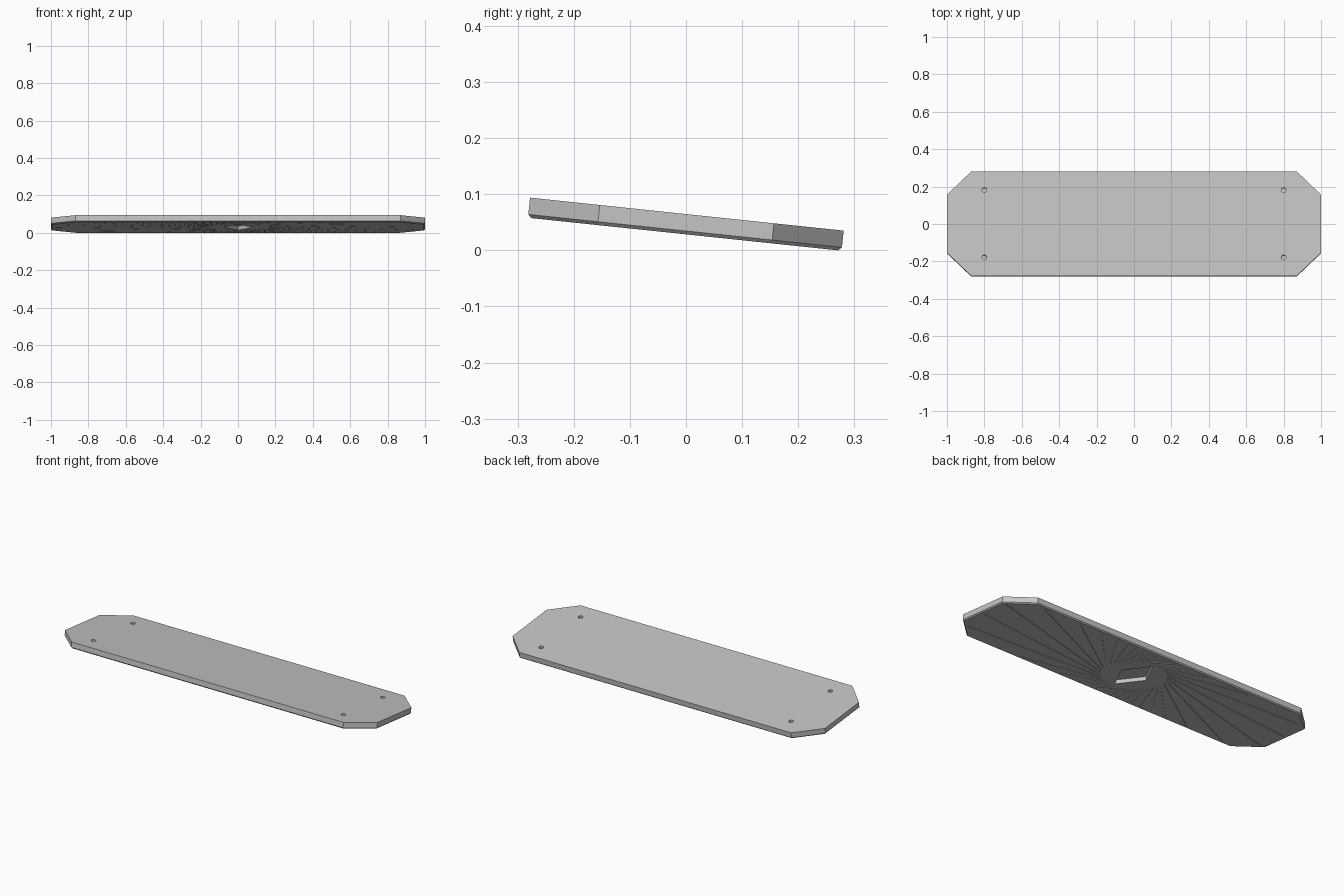
import bpy, bmesh, math
from mathutils import Matrix, Vector

cube = bpy.data.objects.get("Cube")
if cube:
    bpy.data.objects.remove(cube, do_unlink=True)

HALF_X, HALF_Y, THICK = 1.0, 0.281, 0.036
CUT_X, CUT_Y = 0.13, 0.125      # clipped corners
BEVEL = 0.006                   # lower rim bevel
TILT = math.radians(-6)

grey = bpy.data.materials.new("plate_grey")
grey.use_nodes = True
colour = (0.56, 0.56, 0.56, 1)
grey.diffuse_color = colour
grey.node_tree.nodes["Principled BSDF"].inputs["Base Color"].default_value = colour


def outline(inset):
    """Clipped rectangle, counter-clockwise."""
    x, y = HALF_X - inset, HALF_Y - inset
    cx, cy = HALF_X - CUT_X - inset * 0.4, HALF_Y - CUT_Y - inset * 0.4
    return [(x, -cy), (x, cy), (cx, y), (-cx, y),
            (-x, cy), (-x, -cy), (-cx, -y), (cx, -y)]


def add_loft(bm, layers):
    """Closed solid through rings given as (points, height), low to high."""
    rings = [[bm.verts.new((x, y, z)) for x, y in pts] for pts, z in layers]
    n = len(rings[0])
    for low, high in zip(rings, rings[1:]):
        for i in range(n):
            j = (i + 1) % n
            bm.faces.new((low[i], low[j], high[j], high[i]))
    bm.faces.new(rings[0][::-1])
    bm.faces.new(rings[-1])


def make_object(name, bm):
    bmesh.ops.recalc_face_normals(bm, faces=bm.faces[:])
    mesh = bpy.data.meshes.new(name)
    bm.to_mesh(mesh)
    bm.free()
    mesh.materials.append(grey)
    obj = bpy.data.objects.new(name, mesh)
    bpy.context.collection.objects.link(obj)
    return obj


# Plate with bevelled lower rim
bm = bmesh.new()
add_loft(bm, [(outline(BEVEL), 0), (outline(0), BEVEL), (outline(0), THICK)])
plate = make_object("plate", bm)

bm = bmesh.new()
# Diamond pocket under the centre
add_loft(bm, [([(0.08, 0), (0, 0.15), (-0.08, 0), (0, -0.15)], z)
              for z in (-0.02, 0.022)])

# Blind screw holes in the top
for sx in (-1, 1):
    for sy in (-1, 1):
        ring = [(sx * 0.8 + 0.013 * math.cos(k * math.tau / 16),
                 sy * 0.181 + 0.013 * math.sin(k * math.tau / 16))
                for k in range(16)]
        add_loft(bm, [(ring, 0.014), (ring, THICK + 0.02)])


# Shallow pinwheel grooves on the underside
def inside(p):
    x, y = abs(p.x), abs(p.y)
    return (x < HALF_X - 0.02 and y < HALF_Y - 0.02
            and (HALF_X - x) / CUT_X + (HALF_Y - y) / CUT_Y > 1.2)


RAYS = 36
for k in range(RAYS):
    a = (k + 0.5) * math.tau / RAYS
    start = 0.17 * Vector((math.cos(a), math.sin(a)))
    b = a + math.radians(52)
    way = Vector((math.cos(b), math.sin(b)))
    side = Vector((-way.y, way.x)) * 0.002
    end = start.copy()
    while inside(end + way * 0.005):
        end += way * 0.005
    strip = [tuple(p) for p in (start - side, end - side, end + side, start + side)]
    add_loft(bm, [(strip, -0.01), (strip, 0.003)])
cutter = make_object("cutter", bm)
cutter.hide_render = True

# Cut the details, then discard the cutter
cut = plate.modifiers.new("details", "BOOLEAN")
cut.operation = "DIFFERENCE"
cut.solver = "EXACT"
cut.object = cutter
bpy.context.view_layer.update()
result = bpy.data.meshes.new_from_object(
    plate.evaluated_get(bpy.context.evaluated_depsgraph_get()))
plate.modifiers.clear()
plate.data = result
bpy.data.objects.remove(cutter, do_unlink=True)
result.materials.clear()
result.materials.append(grey)
for poly in result.polygons:
    poly.material_index = 0

# Tilt the plate and rest it on the ground
result.transform(Matrix.Rotation(TILT, 4, "X"))
ys = [v.co.y for v in result.vertices]
low = min(v.co.z for v in result.vertices)
result.transform(Matrix.Translation((0, -(min(ys) + max(ys)) / 2, -low)))
result.update()
